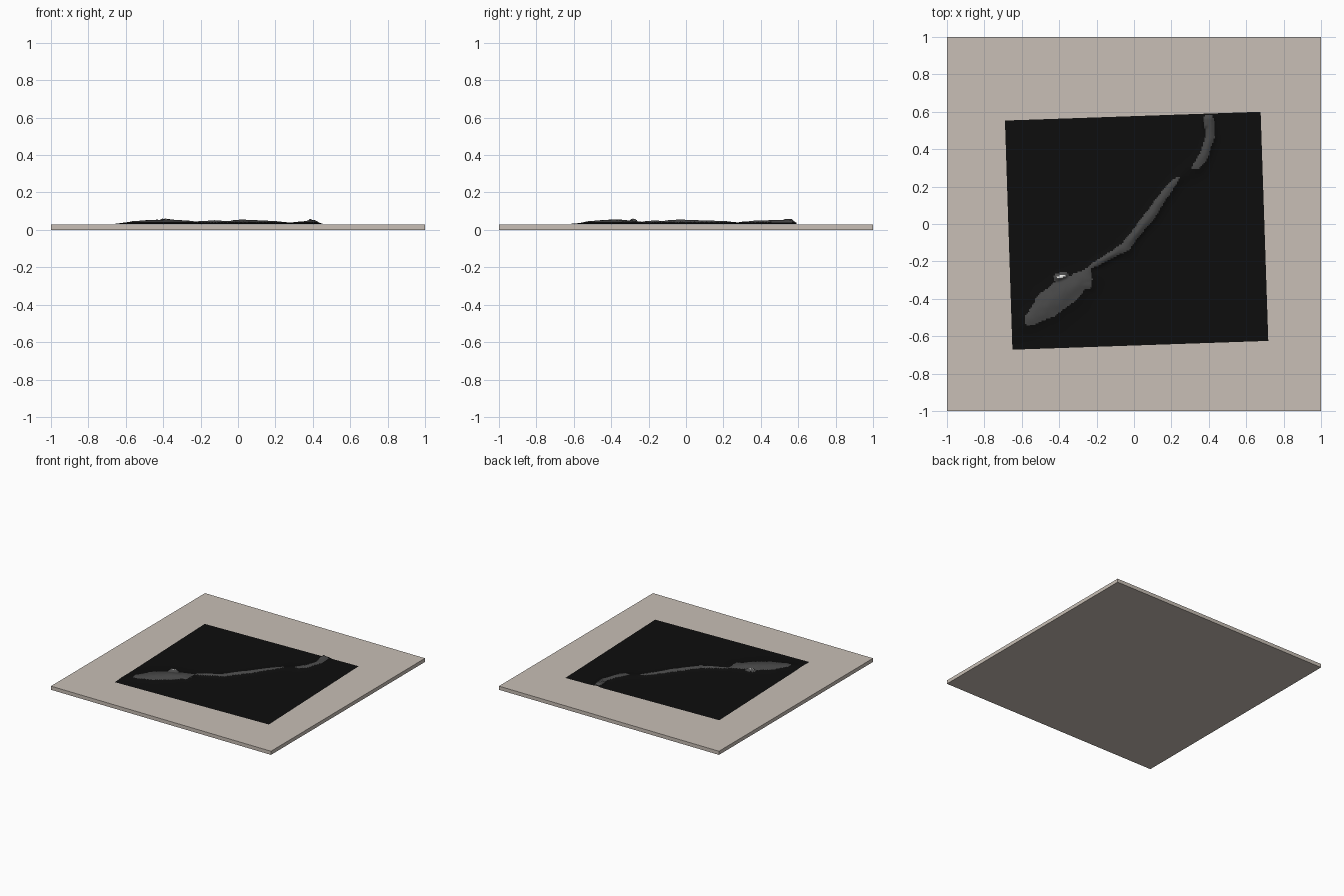
import bpy, bmesh, math
from mathutils import Vector, noise

if "Cube" in bpy.data.objects:
    bpy.data.objects.remove(bpy.data.objects["Cube"])


def material(name, rgb):
    m = bpy.data.materials.new(name)
    m.diffuse_color = (*rgb, 1)
    m.use_nodes = True
    m.node_tree.nodes["Principled BSDF"].inputs["Base Color"].default_value = m.diffuse_color
    return m


stone = material("warm stone", (0.58, 0.52, 0.465))
black = material("black", (0.004, 0.004, 0.004))
grey = material("dark grey", (0.066, 0.066, 0.066))
white = material("white", (0.85, 0.85, 0.83))


def add_object(name, bm, mats):
    me = bpy.data.meshes.new(name)
    bm.to_mesh(me)
    bm.free()
    for m in mats:
        me.materials.append(m)
    ob = bpy.data.objects.new(name, me)
    bpy.context.collection.objects.link(ob)
    return ob


# Base slab
bm = bmesh.new()
bmesh.ops.create_cube(bm, size=1)
bmesh.ops.scale(bm, vec=(2, 2, 0.03), verts=bm.verts)
bmesh.ops.translate(bm, vec=(0, 0, 0.015), verts=bm.verts)
add_object("base_slab", bm, [stone])

# Ridge paths: x, y, rise, half width of the grey area
GREY_RISE, WHITE_RISE, SHEET_Z = 0.011, 0.0262, 0.031
ridge = [
    (-0.63, -0.57, 0.004, 0.03), (-0.545, -0.505, 0.017, 0.038),
    (-0.46, -0.43, 0.022, 0.072), (-0.36, -0.355, 0.024, 0.072),
    (-0.27, -0.295, 0.018, 0.045), (-0.235, -0.23, 0.0125, 0.014),
    (-0.12, -0.165, 0.021, 0.017), (-0.05, -0.125, 0.016, 0.026),
    (0.01, -0.05, 0.024, 0.024), (0.09, 0.05, 0.022, 0.028),
    (0.15, 0.14, 0.018, 0.022), (0.225, 0.235, 0.0135, 0.018),
    (0.28, 0.28, 0.007, 0.03), (0.335, 0.31, 0.014, 0.026),
    (0.375, 0.37, 0.018, 0.022), (0.405, 0.46, 0.021, 0.024),
    (0.402, 0.56, 0.023, 0.024),
]
snow_a = [(-0.405, -0.287, 0.029, 0.024), (-0.37, -0.275, 0.0285, 0.02)]
snow_b = [(0.386, 0.525, 0.0275, 0.016), (0.386, 0.565, 0.028, 0.016)]
spur = [(-0.28, -0.32, 0.018, 0.035), (-0.245, -0.325, 0.016, 0.024)]
segments = [(p[i], p[i + 1]) for p in (ridge, snow_a, snow_b, spur)
            for i in range(len(p) - 1)]


def rise(x, y):
    best = 0
    for a, b in segments:
        dx, dy = b[0] - a[0], b[1] - a[1]
        t = ((x - a[0]) * dx + (y - a[1]) * dy) / (dx * dx + dy * dy)
        t = min(1, max(0, t))
        d = math.hypot(x - a[0] - t * dx, y - a[1] - t * dy)
        h = a[2] + (b[2] - a[2]) * t
        w = a[3] + (b[3] - a[3]) * t
        k = max(h / GREY_RISE, 1.5)
        best = max(best, h * k ** (-(d / w) ** 2))
    rough = 1 + 0.12 * noise.noise(Vector((x * 22, y * 22, 0)))
    return best * rough if best < 0.0245 else best


# Terrain sheet: slightly turned grid, coloured by height
NX, NY = 170, 154
c00, c10 = Vector((-0.65, -0.672)), Vector((0.718, -0.625))
c01, c11 = Vector((-0.69, 0.553)), Vector((0.677, 0.60))
bm = bmesh.new()
rows = []
for j in range(NY + 1):
    left, right = c00.lerp(c01, j / NY), c10.lerp(c11, j / NY)
    row = []
    for i in range(NX + 1):
        p = left.lerp(right, i / NX)
        row.append(bm.verts.new((p.x, p.y, SHEET_Z + rise(p.x, p.y))))
    rows.append(row)
for j in range(NY):
    for i in range(NX):
        f = bm.faces.new((rows[j][i], rows[j][i + 1],
                          rows[j + 1][i + 1], rows[j + 1][i]))
        f.smooth = True
        r = f.calc_center_median().z - SHEET_Z
        f.material_index = 2 if r > WHITE_RISE else 1 if r > GREY_RISE else 0
add_object("terrain_sheet", bm, [black, grey, white])
